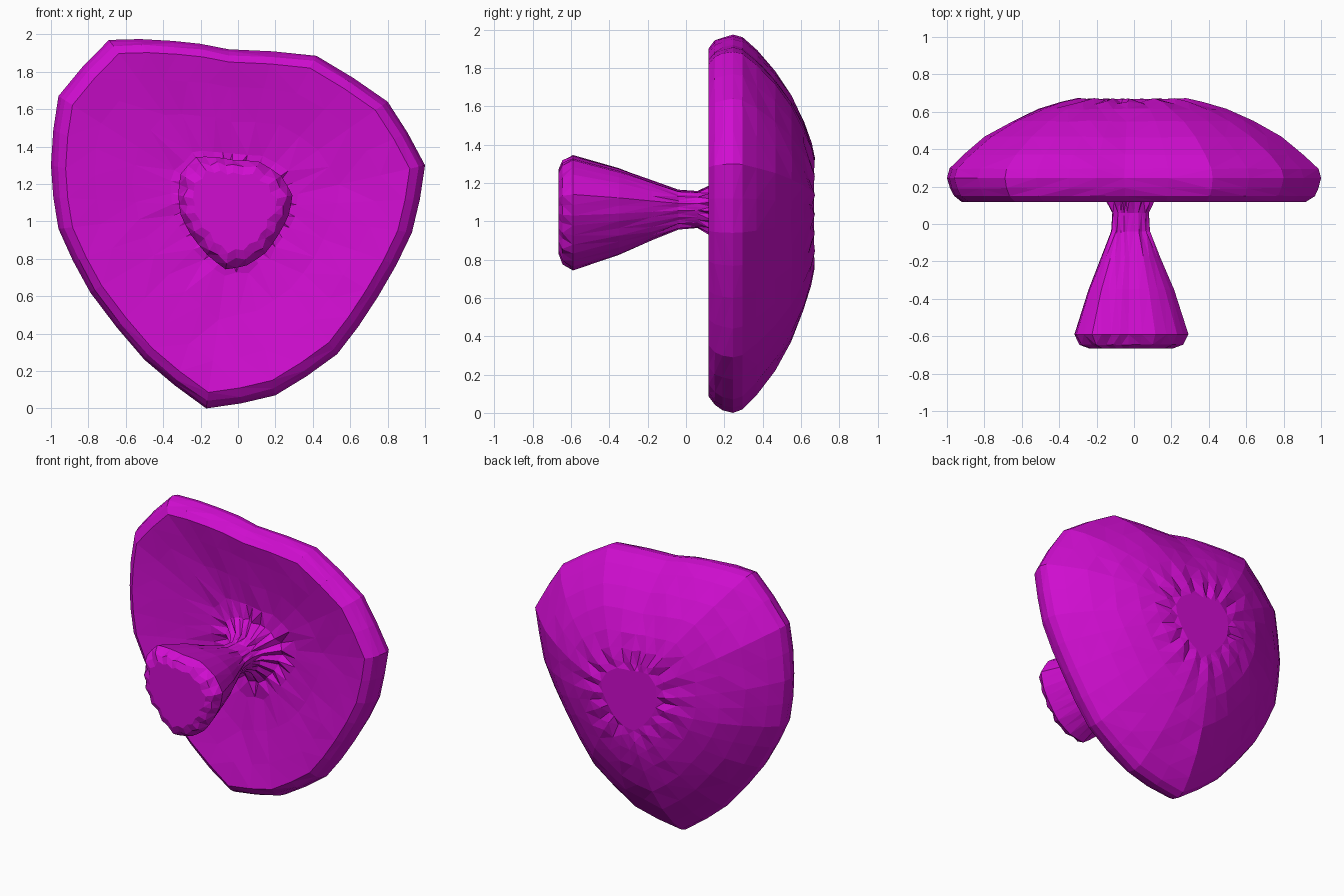
import bpy
import bmesh
import random

random.seed(4)
old = bpy.data.objects.get("Cube")
if old:
    bpy.data.objects.remove(old, do_unlink=True)

magenta = bpy.data.materials.new("magenta")
magenta.use_nodes = True
colour = (0.63, 0.004, 0.63, 1.0)
magenta.diffuse_color = colour
magenta.node_tree.nodes["Principled BSDF"].inputs["Base Color"].default_value = colour

# Rounded, lopsided heart outline (x, z), clockwise seen from the front
OUTLINE = [(-0.69, 1.97), (-0.35, 1.965), (-0.05, 1.92), (0.42, 1.885),
           (0.80, 1.64), (1.00, 1.30), (0.93, 0.94), (0.75, 0.60),
           (0.53, 0.29), (0.20, 0.07), (-0.17, 0.00), (-0.50, 0.26),
           (-0.79, 0.62), (-0.96, 0.96), (-1.00, 1.30), (-0.96, 1.67)]
CX, CZ = -0.02, 1.07


def split(points):
    """Add a slightly bulged midpoint to every outline edge."""
    out = []
    for i, (x, z) in enumerate(points):
        nx, nz = points[(i + 1) % len(points)]
        mx, mz = (x + nx) / 2, (z + nz) / 2
        out += [(x, z), (CX + (mx - CX) * 1.008, CZ + (mz - CZ) * 1.008)]
    return out


def loft(name, rings, close_front=False, close_back=False):
    """Rings are (scale, y, crease scale, crease depth, jitter)."""
    bm = bmesh.new()
    pts = split(OUTLINE)
    n = len(pts)
    loops = []
    for s, y, ds, dy, jit in rings:
        loop = []
        for i, (x, z) in enumerate(pts):
            k = s + (ds * random.uniform(0.5, 1.2) if i % 2 else 0)
            k += random.uniform(-jit, jit)
            d = (dy * random.uniform(0.5, 1.2) if i % 2 else 0)
            d += random.uniform(-jit, jit) * 0.6
            loop.append(bm.verts.new((CX + (x - CX) * k, y + d, CZ + (z - CZ) * k)))
        loops.append(loop)
    for a, b in zip(loops, loops[1:]):
        for i in range(n):
            j = (i + 1) % n
            bm.faces.new((a[i], a[j], b[j], b[i]))
    if close_front:
        bm.faces.new(loops[0][::-1])
    if close_back:
        bm.faces.new(loops[-1])
    bmesh.ops.triangulate(bm, faces=bm.faces[:])
    mesh = bpy.data.meshes.new(name)
    bm.to_mesh(mesh)
    bm.free()
    mesh.materials.append(magenta)
    ob = bpy.data.objects.new(name, mesh)
    bpy.context.collection.objects.link(ob)
    return ob


# Stem: wide rounded end tapering to a pinched neck
loft("stem", [
    (0.225, -0.665, -0.02, 0, 0),
    (0.275, -0.645, -0.02, 0, 0.003),
    (0.305, -0.59, 0, 0, 0),
    (0.228, -0.35, 0, 0, 0.003),
    (0.158, -0.18, 0, 0, 0.003),
    (0.105, -0.04, -0.01, 0, 0.002),
    (0.098, 0.06, 0, 0, 0),
], close_front=True)

# Cap: creased flare, shallow hollow, thick rim and domed back
loft("cap", [
    (0.098, 0.06, 0, 0, 0),
    (0.135, 0.13, -0.025, 0.01, 0.004),
    (0.22, 0.19, 0, 0.025, 0.008),
    (0.34, 0.205, 0, 0, 0.012),
    (0.55, 0.18, 0, 0, 0.008),
    (0.76, 0.145, 0, 0, 0.006),
    (0.92, 0.118, 0, 0, 0),
    (0.965, 0.15, 0, 0, 0.004),
    (0.985, 0.19, 0, 0, 0.004),
    (1.0, 0.245, 0, 0, 0),
    (0.985, 0.295, 0, 0, 0.003),
    (0.91, 0.37, 0, 0, 0.004),
    (0.79, 0.465, 0, 0, 0.006),
    (0.65, 0.55, 0, 0, 0.006),
    (0.50, 0.615, 0, 0, 0.006),
    (0.38, 0.655, 0, -0.015, 0.005),
    (0.29, 0.672, -0.03, -0.02, 0.002),
    (0.22, 0.667, 0, 0, 0),
], close_back=True)
